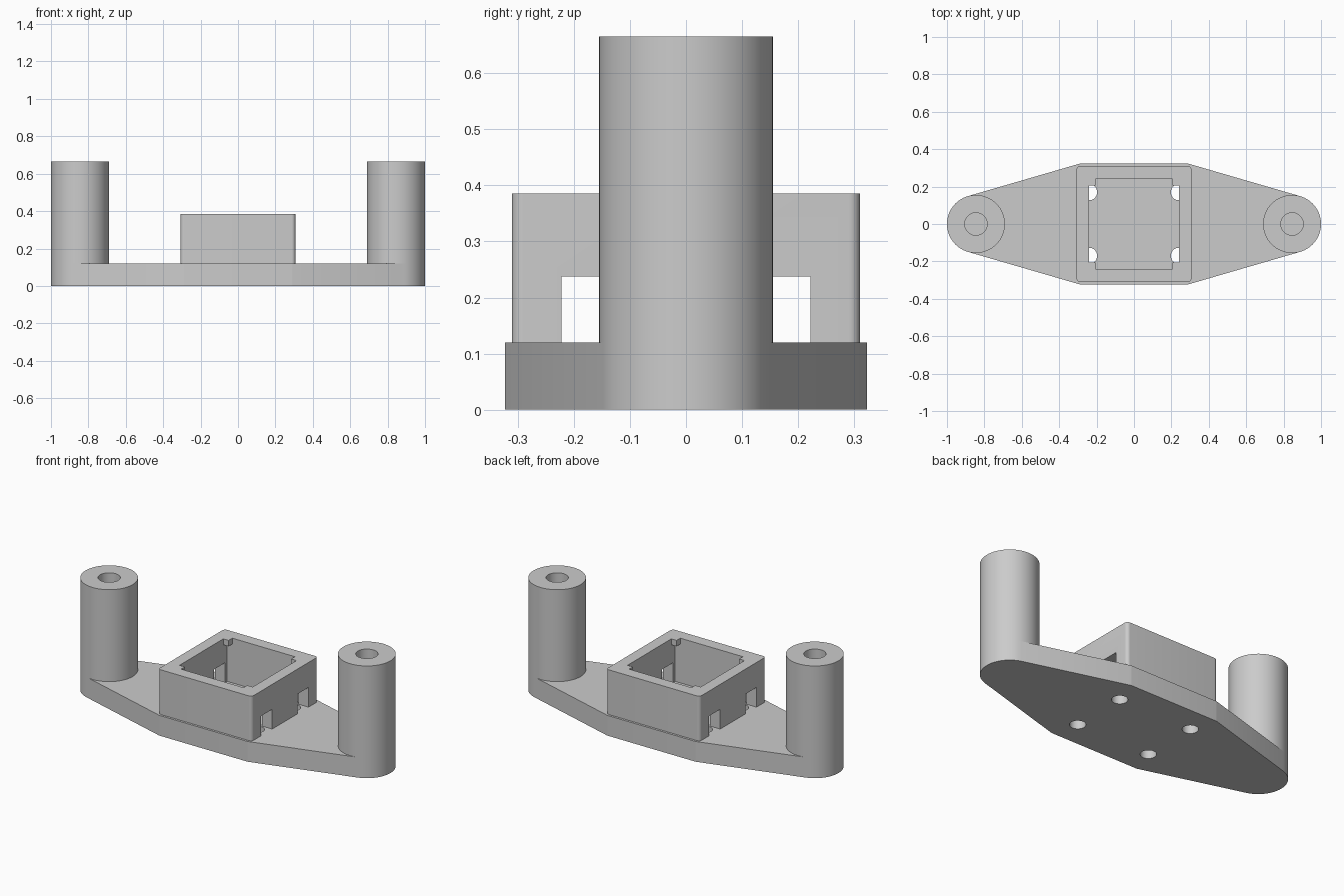
import bpy
import bmesh
import math
from mathutils import Vector
from mathutils.geometry import convex_hull_2d

if "Cube" in bpy.data.objects:
    bpy.data.objects.remove(bpy.data.objects["Cube"], do_unlink=True)

grey = bpy.data.materials.new("plain grey")
grey.use_nodes = True
colour = (0.6, 0.6, 0.6, 1)
grey.diffuse_color = colour
grey.node_tree.nodes["Principled BSDF"].inputs["Base Color"].default_value = colour

PLATE_TOP, BOX_TOP, POST_TOP = 0.12, 0.385, 0.665
POST_X, POST_R = 0.845, 0.155
HOLE_X, HOLE_Y, HOLE_R = 0.24, 0.17, 0.043
SIGNS = (-1, 1)


def circle(x, y, r, n=64):
    return [Vector((x + r * math.cos(math.tau * i / n), y + r * math.sin(math.tau * i / n)))
            for i in range(n)]


def rect(x, y, hx, hy):
    return [Vector((x + a * hx, y + b * hy)) for a in SIGNS for b in SIGNS]


def rounded_rect(hx, hy, r):
    return [p for a in SIGNS for b in SIGNS
            for p in circle(a * (hx - r), b * (hy - r), r, 32)]


def prism(name, points, z0, z1):
    """Extrude the convex outline of the points from z0 to z1."""
    bm = bmesh.new()
    outline = [points[i] for i in convex_hull_2d(points)]
    face = bm.faces.new([bm.verts.new((p.x, p.y, z0)) for p in outline])
    top = bmesh.ops.extrude_face_region(bm, geom=[face], use_keep_orig=True)
    moved = [v for v in top["geom"] if isinstance(v, bmesh.types.BMVert)]
    bmesh.ops.translate(bm, vec=(0, 0, z1 - z0), verts=moved)
    bmesh.ops.recalc_face_normals(bm, faces=bm.faces)
    mesh = bpy.data.meshes.new(name)
    bm.to_mesh(mesh)
    bm.free()
    mesh.materials.append(grey)
    obj = bpy.data.objects.new(name, mesh)
    bpy.context.collection.objects.link(obj)
    return obj


def activate(obj):
    bpy.ops.object.select_all(action="DESELECT")
    obj.select_set(True)
    bpy.context.view_layer.objects.active = obj


def cut(obj, points, z0, z1):
    cutter = prism("cutter", points, z0, z1)
    mod = obj.modifiers.new("cut", "BOOLEAN")
    mod.operation, mod.solver, mod.object = "DIFFERENCE", "EXACT", cutter
    activate(obj)
    bpy.ops.object.modifier_apply(modifier=mod.name)
    bpy.data.objects.remove(cutter, do_unlink=True)


# Base plate tapering to round ends, with four through holes
ends = [p for s in SIGNS for p in circle(s * POST_X, 0, POST_R)]
plate = prism("base_plate", ends + rounded_rect(0.307, 0.323, 0.02), 0, PLATE_TOP)
for sx in SIGNS:
    for sy in SIGNS:
        cut(plate, circle(sx * HOLE_X, sy * HOLE_Y, HOLE_R, 32), -0.1, 0.2)
parts = [plate]

# Hollow posts
for side, s in (("right", -1), ("left", 1)):
    post = prism(side + "_post", circle(s * POST_X, 0, POST_R), PLATE_TOP, POST_TOP)
    cut(post, circle(s * POST_X, 0, 0.06), 0, 1)
    parts.append(post)

# Open box with side windows above the plate holes
box = prism("box_wall", rounded_rect(0.307, 0.31, 0.02), PLATE_TOP, BOX_TOP)
cut(box, rect(0, 0, 0.24, 0.24), 0, 1)
for sy in SIGNS:
    cut(box, rect(0, sy * HOLE_Y, 0.5, 0.052), 0, 0.237)
parts.append(box)

# Small retaining tabs in the top corners of the box
for sx in SIGNS:
    for sy in SIGNS:
        parts.append(prism("corner_tab", rect(sx * 0.2225, sy * 0.2225, 0.0175, 0.0175),
                           BOX_TOP - 0.035, BOX_TOP))

for part in parts:
    activate(part)
    bpy.ops.object.shade_smooth_by_angle(angle=math.radians(30))
